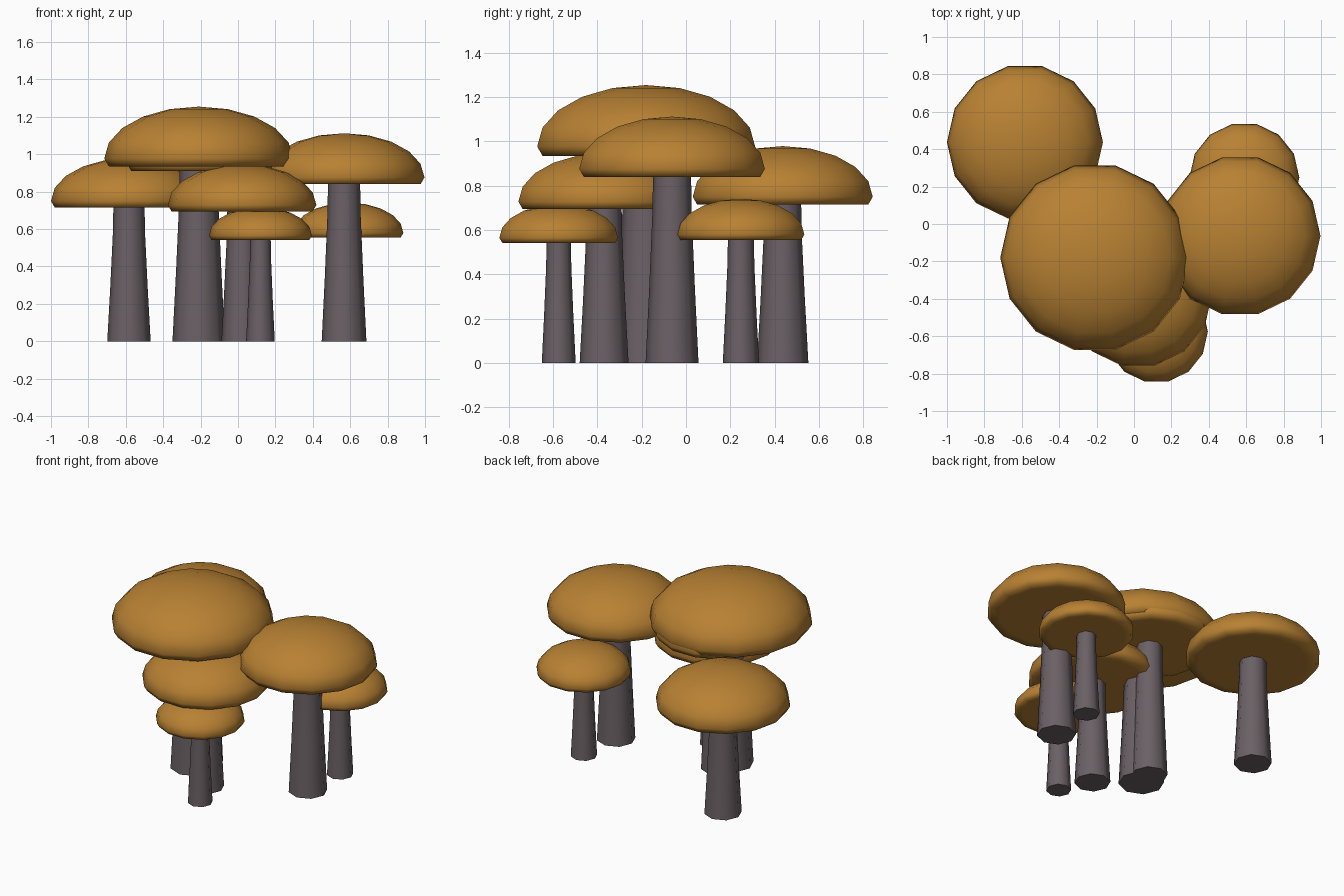
import bpy, bmesh, math

if "Cube" in bpy.data.objects:
    bpy.data.objects.remove(bpy.data.objects["Cube"])


def material(name, rgb):
    m = bpy.data.materials.new(name)
    m.diffuse_color = (*rgb, 1)
    m.use_nodes = True
    m.node_tree.nodes["Principled BSDF"].inputs["Base Color"].default_value = m.diffuse_color
    return m


CAP = material("ochre cap", (0.48, 0.22, 0.033))
STEM = material("grey mauve stem", (0.145, 0.118, 0.13))


def lathe(name, profile, sides, x, y, mat, angle):
    """Spin an (r, z) profile, listed bottom to top, around a vertical axis."""
    bm = bmesh.new()
    rings = []
    for r, z in profile:
        if r == 0:
            rings.append([bm.verts.new((0, 0, z))] * sides)
        else:
            rings.append([bm.verts.new((r * math.cos(2 * math.pi * i / sides),
                                        r * math.sin(2 * math.pi * i / sides), z))
                          for i in range(sides)])
    for a, b in zip(rings, rings[1:]):
        for i in range(sides):
            j = (i + 1) % sides
            bm.faces.new(list(dict.fromkeys((a[i], a[j], b[j], b[i]))))
    bmesh.ops.recalc_face_normals(bm, faces=bm.faces[:])
    mesh = bpy.data.meshes.new(name)
    bm.to_mesh(mesh)
    bm.free()
    mesh.materials.append(mat)
    ob = bpy.data.objects.new(name, mesh)
    ob.location = (x, y, 0)
    bpy.context.collection.objects.link(ob)
    bpy.ops.object.select_all(action='DESELECT')
    ob.select_set(True)
    bpy.context.view_layer.objects.active = ob
    bpy.ops.object.shade_smooth_by_angle(angle=math.radians(angle))


def mushroom(label, x, y, R, base):
    # tapered stem, running a little way into the cap
    stem = [(0, 0), (0.278 * R, 0), (0.24 * R, 0.4 * base), (0.207 * R, 0.8 * base),
            (0.2 * R, base), (0.2 * R, base + 0.1 * R)]
    lathe(label + "_stem", stem, 8, x, y, STEM, 60)
    # flattened dome with a tucked rim and a flat underside
    mid = base + 0.083 * R
    cap = [(0, base), (0.588 * R, base), (0.809 * R, base), (0.951 * R, base)]
    for k in range(5):
        t = math.radians(18 * k)
        cap.append((R * math.cos(t), mid + 0.55 * R * math.sin(t)))
    cap.append((0, mid + 0.55 * R))
    lathe(label + "_cap", cap, 14, x, y, CAP, 100)


# label, x, y, cap radius, height of the cap's underside
for m in [("tallest_mushroom", -0.21, -0.18, 0.505, 0.935),
          ("sheltered_mushroom", -0.19, -0.08, 0.40, 0.91),
          ("back_left_mushroom", -0.583, 0.437, 0.417, 0.715),
          ("right_mushroom", 0.567, -0.063, 0.43, 0.84),
          ("front_mushroom", 0.022, -0.37, 0.397, 0.695),
          ("small_front_mushroom", 0.12, -0.575, 0.275, 0.542),
          ("small_back_mushroom", 0.59, 0.248, 0.294, 0.555)]:
    mushroom(*m)
